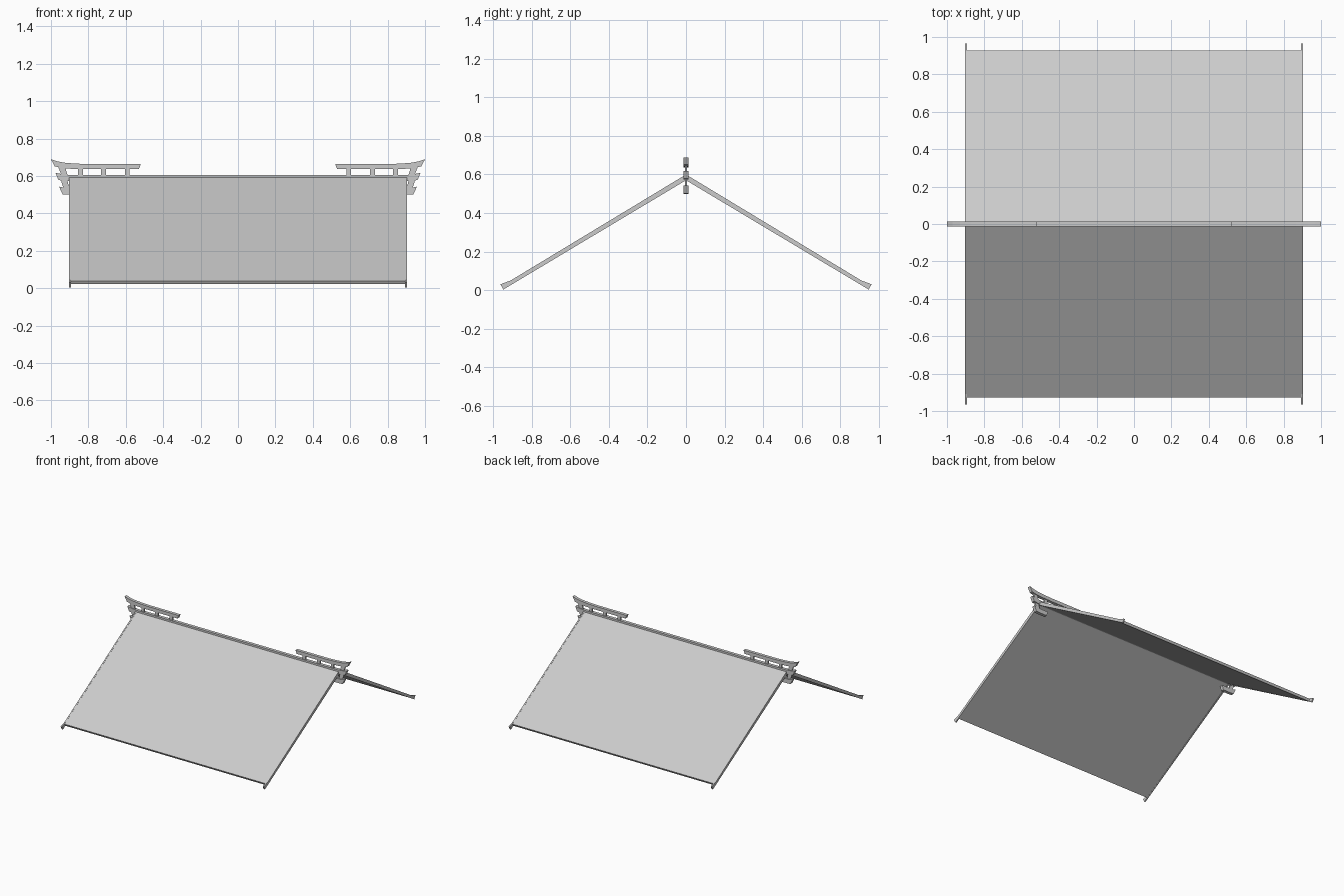
import bpy, bmesh

if "Cube" in bpy.data.objects:
    bpy.data.objects.remove(bpy.data.objects["Cube"])


def prism(name, profile, axis, lo, hi):
    """Extrude a closed 2D outline: axis 'X' reads (y, z), axis 'Y' reads (x, z)."""
    def co(a, b, d):
        return (d, a, b) if axis == 'X' else (a, d, b)
    bm = bmesh.new()
    face = bm.faces.new([bm.verts.new(co(a, b, lo)) for a, b in profile])
    ext = bmesh.ops.extrude_face_region(bm, geom=[face])
    verts = [g for g in ext['geom'] if isinstance(g, bmesh.types.BMVert)]
    shift = (hi - lo, 0, 0) if axis == 'X' else (0, hi - lo, 0)
    bmesh.ops.translate(bm, verts=verts, vec=shift)
    bmesh.ops.recalc_face_normals(bm, faces=bm.faces)
    mesh = bpy.data.meshes.new(name)
    bm.to_mesh(mesh)
    bm.free()
    obj = bpy.data.objects.new(name, mesh)
    bpy.context.collection.objects.link(obj)
    return obj


def mirrored(points, sign):
    return [(sign * a, b) for a, b in points]


def symmetric(half):
    """Complete an outline whose first and last points lie on the centre line."""
    return half + [(-a, b) for a, b in half[-2:0:-1]]


BEAM = 0.0125   # half depth of the beams
POST = 0.006    # half depth of the small posts

# Two roof slopes as one folded sheet
prism("roof_slopes", symmetric([(0, 0.598), (0.927, 0.039), (0.917, 0.022), (0, 0.575)]),
      'X', -0.897, 0.897)

# Ridge beam with upturned ends
prism("ridge_beam", symmetric([(0, 0.605), (0.9, 0.605), (0.94, 0.609), (0.976, 0.617),
                               (0.96, 0.578), (0.92, 0.573), (0.0, 0.573)]),
      'Y', -BEAM, BEAM)

# Gable boards with flared feet
board = symmetric([(0, 0.6), (0.91, 0.05), (0.964, 0.03), (0.948, 0.003), (0, 0.57)])

# Curved upper beam, bracket block and leaning struts at each end
upper = [(0.52, 0.663), (0.79, 0.663), (0.87, 0.666), (0.93, 0.671), (0.97, 0.679), (1.0, 0.689),
         (0.98, 0.651), (0.94, 0.642), (0.89, 0.638), (0.8, 0.636), (0.53, 0.636)]
bracket = [(0.83, 0.535), (0.92, 0.535), (0.957, 0.543), (0.938, 0.502), (0.91, 0.5), (0.84, 0.5)]
upper_strut = [(0.925, 0.65), (0.962, 0.65), (0.942, 0.6), (0.91, 0.6)]
lower_strut = [(0.915, 0.585), (0.949, 0.585), (0.932, 0.53), (0.9, 0.53)]

for side, s in (("left", -1), ("right", 1)):
    prism(side + "_gable_board", board, 'X', s * 0.894, s * 0.904)
    prism(side + "_upper_beam", mirrored(upper, s), 'Y', -BEAM, BEAM)
    prism(side + "_bracket", mirrored(bracket, s), 'Y', -BEAM, BEAM)
    prism(side + "_upper_strut", mirrored(upper_strut, s), 'Y', -POST, POST)
    prism(side + "_lower_strut", mirrored(lower_strut, s), 'Y', -POST, POST)
    # Short posts between the ridge and upper beam
    for i, x in enumerate((0.592, 0.719, 0.843)):
        post = [(x - 0.013, 0.6), (x + 0.013, 0.6), (x + 0.013, 0.64), (x - 0.013, 0.64)]
        prism(f"{side}_post_{i + 1}", mirrored(post, s), 'Y', -POST, POST)
